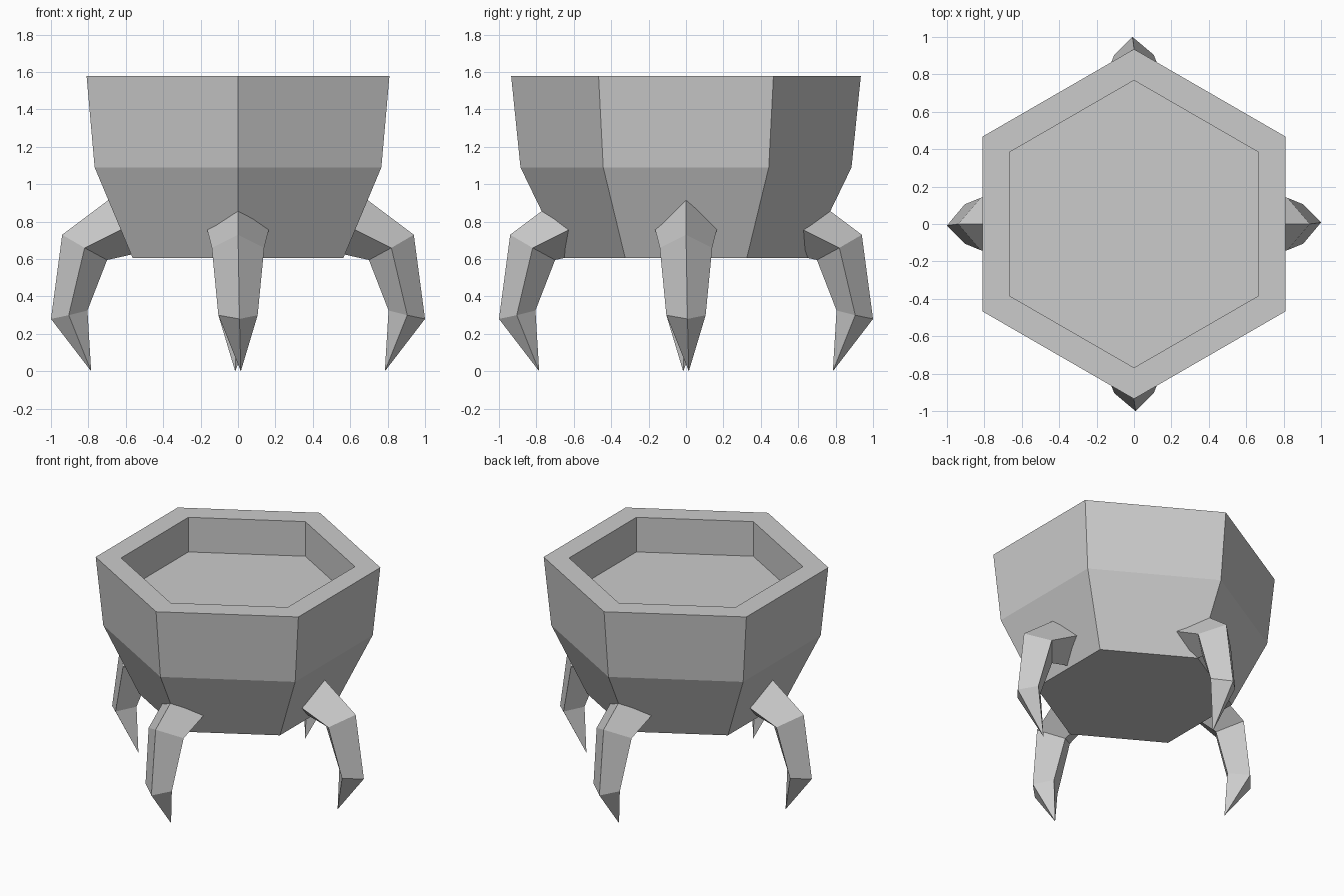
import bpy, bmesh, math
from mathutils import Vector, Matrix

if "Cube" in bpy.data.objects:
    bpy.data.objects.remove(bpy.data.objects["Cube"], do_unlink=True)

# Single stone colour
stone = bpy.data.materials.new("plain grey")
stone.use_nodes = True
stone.diffuse_color = (0.6, 0.6, 0.6, 1)
stone.node_tree.nodes["Principled BSDF"].inputs["Base Color"].default_value = (0.6, 0.6, 0.6, 1)


def loft(name, rings, tip=None, turn=0.0):
    """Skin equal-sized rings, cap the ends, or end in a point."""
    bm = bmesh.new()
    loops = [[bm.verts.new(p) for p in ring] for ring in rings]
    n = len(loops[0])
    for a, b in zip(loops, loops[1:]):
        for i in range(n):
            j = (i + 1) % n
            bm.faces.new((a[i], a[j], b[j], b[i]))
    bm.faces.new(loops[0])
    if tip is None:
        bm.faces.new(loops[-1])
    else:
        point = bm.verts.new(tip)
        for i in range(n):
            bm.faces.new((loops[-1][i], loops[-1][(i + 1) % n], point))
    bmesh.ops.recalc_face_normals(bm, faces=bm.faces)
    bm.transform(Matrix.Rotation(turn, 4, "Z"))
    mesh = bpy.data.meshes.new(name)
    bm.to_mesh(mesh)
    bm.free()
    mesh.materials.append(stone)
    obj = bpy.data.objects.new(name, mesh)
    bpy.context.collection.objects.link(obj)
    return obj


def hexagon(radius, z):
    return [Vector((radius * math.sin(k * math.pi / 3),
                    radius * math.cos(k * math.pi / 3), z)) for k in range(6)]


# Hexagonal bowl: outer wall, rim, recessed floor
profile = [(0.65, 0.605), (0.885, 1.09), (0.935, 1.58), (0.768, 1.58), (0.768, 1.33)]
loft("bowl", [hexagon(r, z) for r, z in profile])


# Diamond leg section: outer ridge, side ridges, inner ridge
def diamond(outer, side, inner, half_width, shift=0.0):
    return [Vector((outer[0], shift, outer[1])),
            Vector((side[0], half_width, side[1])),
            Vector((inner[0], shift, inner[1])),
            Vector((side[0], -half_width, side[1]))]


leg_rings = [
    diamond((0.56, 1.015), (0.52, 0.81), (0.50, 0.64), 0.178),
    diamond((0.94, 0.73), (0.82, 0.66), (0.70, 0.595), 0.14),
    diamond((1.0, 0.28), (0.905, 0.30), (0.805, 0.325), 0.105, 0.008),
]
names = ["left_leg", "back_leg", "right_leg", "front_leg"]
for k, name in enumerate(names):
    loft(name, leg_rings, tip=(0.785, 0.015, 0.0), turn=k * math.pi / 2)
